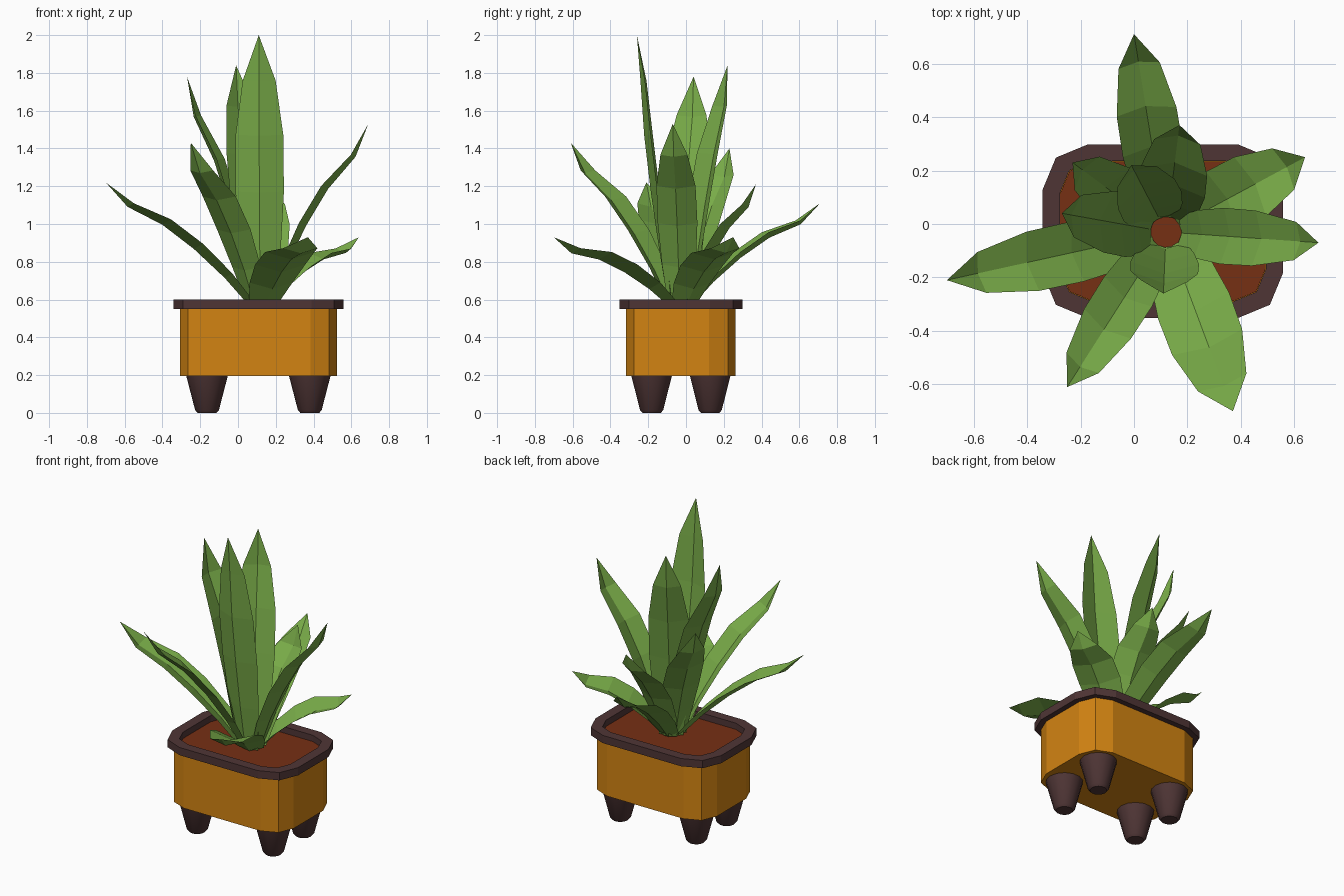
import bpy, bmesh, math
from mathutils import Vector

if "Cube" in bpy.data.objects:
    bpy.data.objects.remove(bpy.data.objects["Cube"])


def material(name, rgb):
    m = bpy.data.materials.new(name)
    m.diffuse_color = (*rgb, 1)
    m.use_nodes = True
    m.node_tree.nodes["Principled BSDF"].inputs["Base Color"].default_value = m.diffuse_color
    return m


GREEN = material("leaf green", (0.19, 0.41, 0.065))
ORANGE = material("pot orange", (0.65, 0.23, 0.006))
BROWN = material("dark brown", (0.078, 0.036, 0.036))
SOIL = material("soil red brown", (0.18, 0.029, 0.007))

CX, CY = 0.108, -0.027          # centre of the pot


def make(name, verts, faces, mat, fix=True):
    me = bpy.data.meshes.new(name)
    me.from_pydata(verts, [], faces)
    if fix:
        bm = bmesh.new()
        bm.from_mesh(me)
        bmesh.ops.recalc_face_normals(bm, faces=bm.faces)
        bm.to_mesh(me)
        bm.free()
    me.materials.append(mat)
    ob = bpy.data.objects.new(name, me)
    bpy.context.collection.objects.link(ob)
    return ob


def rounded(hx, hy, r, z, seg=2):
    """Loop of a rectangle with rounded corners."""
    pts = []
    for k, (sx, sy) in enumerate([(1, 1), (-1, 1), (-1, -1), (1, -1)]):
        for i in range(seg + 1):
            a = math.pi / 2 * (k + i / seg)
            pts.append((CX + sx * (hx - r) + r * math.cos(a),
                        CY + sy * (hy - r) + r * math.sin(a), z))
    return pts


def circle(x, y, r, z, n=14):
    return [(x + r * math.cos(2 * math.pi * i / n),
             y + r * math.sin(2 * math.pi * i / n), z) for i in range(n)]


def skin(name, loops, mat, caps=True, closed=False):
    """Bridge a stack of loops."""
    n = len(loops[0])
    verts = [p for lp in loops for p in lp]
    faces = []
    for j in range(len(loops) if closed else len(loops) - 1):
        a, b = j * n, (j + 1) % len(loops) * n
        faces += [(a + i, a + (i + 1) % n, b + (i + 1) % n, b + i) for i in range(n)]
    if caps:
        faces += [tuple(range(n))[::-1], tuple(range(len(verts) - n, len(verts)))]
    return make(name, verts, faces, mat)


# Pot body, rim and soil
skin("pot_body", [rounded(0.415, 0.29, 0.14, 0.195), rounded(0.415, 0.29, 0.14, 0.55)], ORANGE)
skin("pot_rim", [rounded(0.45, 0.325, 0.17, 0.55), rounded(0.45, 0.325, 0.17, 0.60),
                 rounded(0.385, 0.262, 0.12, 0.60), rounded(0.385, 0.262, 0.12, 0.55)],
     BROWN, caps=False, closed=True)
skin("soil", [rounded(0.384, 0.261, 0.12, 0.54), rounded(0.384, 0.261, 0.12, 0.56)], SOIL)

# Four tapered legs
for sx, side in ((-1, "left"), (1, "right")):
    for sy, end in ((-1, "front"), (1, "back")):
        x, y = CX + sx * 0.272, CY + sy * 0.155
        leg = skin(f"{end}_{side}_leg", [circle(x, y, 0.05, 0), circle(x, y, 0.063, 0.015),
                                         circle(x, y, 0.11, 0.196)], BROWN)
        bpy.context.view_layer.objects.active = leg
        leg.select_set(True)
        bpy.ops.object.shade_smooth_by_angle(angle=math.radians(30))
        leg.select_set(False)

# Leaves: rows of (position along leaf, half width, bulge)
ROWS = [(0, 0.08, 0), (0.2, 0.115, 0.035), (0.42, 0.135, 0.05),
        (0.63, 0.133, 0.04), (0.83, 0.092, -0.012)]
CROWN = Vector((0.12, -0.03, 0.57))


def leaf(name, tip, width, bulge):
    tip = Vector(tip)
    out = Vector((tip.x - CROWN.x, tip.y - CROWN.y, 0)).normalized()
    base = CROWN + out * 0.05
    side = Vector((-out.y, out.x, 0))
    up = (tip - base).cross(side).normalized()
    if up.z < 0:
        up = -up
    verts, faces = [], []
    for t, w, b in ROWS:
        c = base.lerp(tip, t) + up * b * bulge
        w *= width
        verts += [c + side * w + up * 0.16 * w, c - up * 0.16 * w,
                  c - side * w + up * 0.16 * w]
    verts.append(tip)
    for j in range(len(ROWS) - 1):
        a = j * 3
        faces += [(a + k, a + k + 1, a + k + 4, a + k + 3) for k in (0, 1)]
    a = (len(ROWS) - 1) * 3
    faces += [(a, a + 1, a + 5 - 2), (a + 1, a + 2, a + 3)]
    make(name, verts, faces, GREEN)


LEAVES = [((0.00, 0.71, 1.11), 0.85, 1), ((0.64, 0.25, 0.93), 0.95, 1),
          ((0.69, -0.07, 1.53), 0.78, 1), ((0.37, -0.70, 0.93), 1.05, 1),
          ((-0.25, -0.61, 1.43), 0.78, 1), ((-0.70, -0.21, 1.22), 0.85, 1),
          ((0.17, 0.37, 1.21), 0.95, 0.8), ((-0.23, 0.23, 1.40), 0.85, 0.8),
          ((-0.01, 0.22, 1.84), 0.9, 0.4), ((0.11, -0.26, 2.00), 0.95, -0.2),
          ((-0.27, 0.04, 1.78), 0.88, 0.9)]
for i, args in enumerate(LEAVES):
    leaf(f"leaf_{i + 1:02d}", *args)
